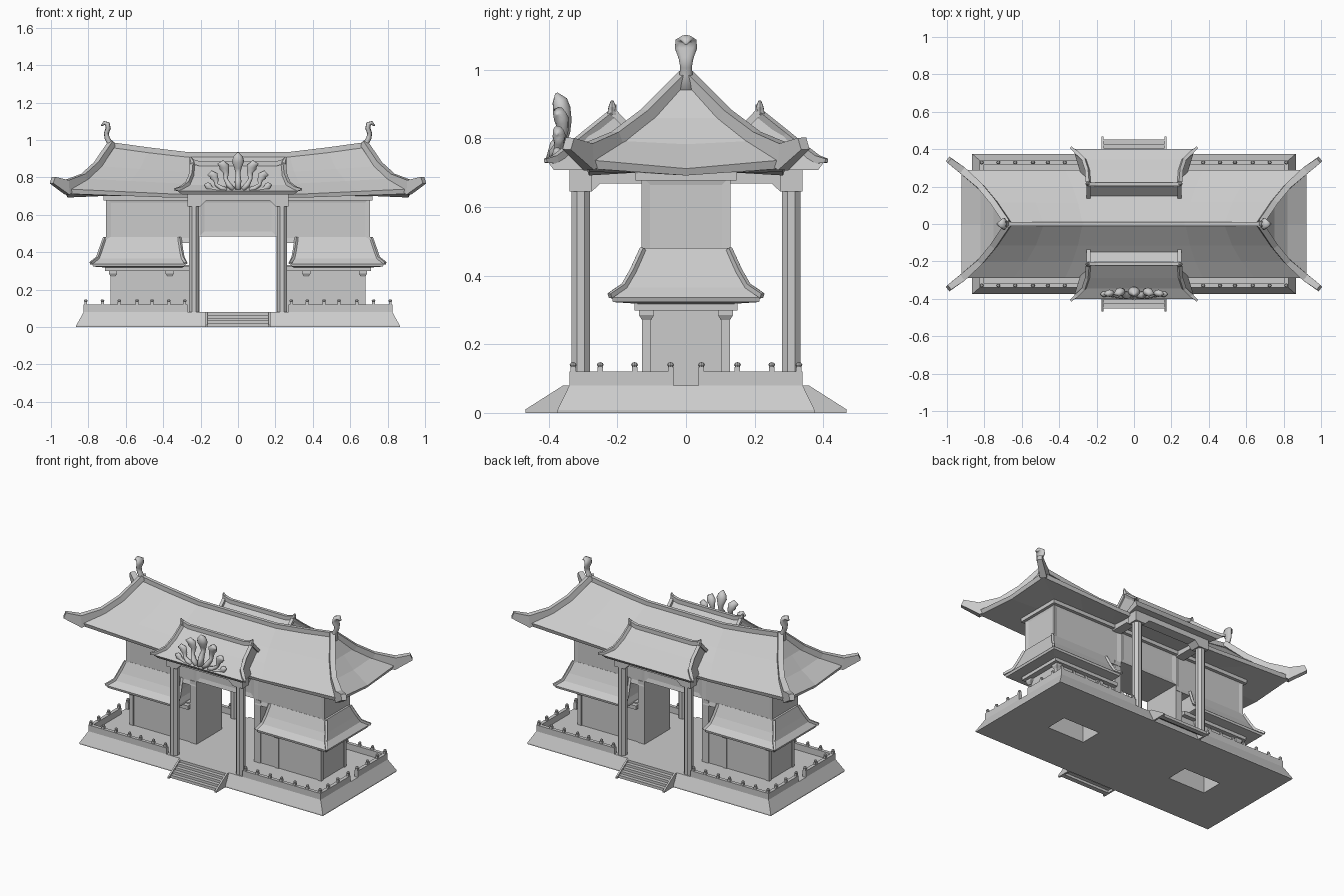
import bpy, bmesh, math
from mathutils import Vector, Matrix

old = bpy.data.objects.get("Cube")
if old:
    bpy.data.objects.remove(old, do_unlink=True)

stone = bpy.data.materials.new("plain_grey")
stone.use_nodes = True
GREY = (0.6, 0.6, 0.6, 1)
stone.diffuse_color = GREY
stone.node_tree.nodes["Principled BSDF"].inputs["Base Color"].default_value = GREY


def finish(name, bm, mirror="", smooth=False):
    bmesh.ops.recalc_face_normals(bm, faces=bm.faces)
    mesh = bpy.data.meshes.new(name)
    bm.to_mesh(mesh)
    bm.free()
    mesh.materials.append(stone)
    ob = bpy.data.objects.new(name, mesh)
    bpy.context.scene.collection.objects.link(ob)
    for p in mesh.polygons:
        p.use_smooth = smooth
    if mirror:
        mod = ob.modifiers.new("mirror", "MIRROR")
        mod.use_axis = ("x" in mirror, "y" in mirror, False)
        mod.use_mirror_merge = False
    return ob


def add_box(bm, x, y, z):
    size = Vector((x[1] - x[0], y[1] - y[0], z[1] - z[0]))
    mid = Vector((x[0] + x[1], y[0] + y[1], z[0] + z[1])) / 2
    bmesh.ops.create_cube(bm, size=1, matrix=Matrix.Translation(mid) @ Matrix.Diagonal(size.to_4d()))


def box(name, x, y, z, mirror=""):
    bm = bmesh.new()
    add_box(bm, x, y, z)
    return finish(name, bm, mirror)


def add_loft(bm, rings, end_cap=True):
    rows = [[bm.verts.new(p) for p in ring] for ring in rings]
    n = len(rows[0])
    for a, b in zip(rows, rows[1:]):
        for i in range(n):
            j = (i + 1) % n
            bm.faces.new((a[i], a[j], b[j], b[i]))
    bm.faces.new(rows[0])
    if end_cap:
        bm.faces.new(rows[-1])


def loft(name, rings, mirror="", smooth=False, end_cap=True):
    bm = bmesh.new()
    add_loft(bm, rings, end_cap)
    return finish(name, bm, mirror, smooth)


def tube(name, path, radii, side, n=8, mirror="", smooth=False):
    """Swept tube; each radius pair is (along side, across side)."""
    pts = [Vector(p) for p in path]
    rings = []
    for i, c in enumerate(pts):
        t = (pts[min(i + 1, len(pts) - 1)] - pts[max(i - 1, 0)]).normalized()
        u = Vector(side)
        u = (u - t * u.dot(t)).normalized()
        v = t.cross(u)
        ru, rv = radii[i]
        turn = [2 * math.pi * (k + 0.5) / n for k in range(n)]
        rings.append([c + u * ru * math.cos(a) + v * rv * math.sin(a) for a in turn])
    return loft(name, rings, mirror, smooth)


def rect(x0, x1, y, z):
    return [(x0, -y, z), (x1, -y, z), (x1, y, z), (x0, y, z)]


# Terrace, with wells below the two lodges
terrace = loft("terrace", [rect(-.865, .865, .375, 0), rect(-.865, .865, .375, .008), rect(-.825, .825, .34, .08)])
cutter = box("well_cutter", (.32, .58), (-.07, .07), (-.1, .28), "x")
cutter.hide_render = True
cutter.display_type = "WIRE"

# Open-backed stairs with sloping cheeks
bm = bmesh.new()
for i in range(5):
    y = -.358 - .0235 * i
    add_box(bm, (-.165, .165), (y, y + .03), (.062 - .0155 * i, .08 - .0155 * i))
for s in (-1, 1):
    add_loft(bm, [[(s * x, -.335, .08), (s * x, -.358, .08), (s * x, -.468, .01), (s * x, -.468, 0), (s * x, -.37, 0)]
                  for x in (.162, .173)])
finish("stairs", bm, "y")

# Parapet and knobbed posts
bm = bmesh.new()
add_box(bm, (.27, .825), (-.34, -.318), (.07, .12))
add_box(bm, (.803, .825), (-.318, -.037), (.07, .12))
spots = [(x, -.329) for x in (.285, .37, .46, .54, .635, .725, .814)]
spots += [(.814, y) for y in (-.25, -.15, -.045)]
for x, y in spots:
    add_box(bm, (x - .008, x + .008), (y - .008, y + .008), (.08, .134))
    knob = Matrix.Translation((x, y, .14)) @ Matrix.Diagonal((1, 1, .8, 1))
    bmesh.ops.create_uvsphere(bm, u_segments=8, v_segments=4, radius=.01, matrix=knob)
finish("parapet", bm, "xy")

# Lower lodges
lodge = box("lodge_wall", (.25, .675), (-.122, .122), (.07, .33), "x")
for ob in (terrace, lodge):
    cut = ob.modifiers.new("well", "BOOLEAN")
    cut.operation = "DIFFERENCE"
    cut.object = cutter
box("passage_wall", (.205, .25), (-.128, .128), (.08, .48), "x")
bm = bmesh.new()
for x in (.365, .668):
    add_box(bm, (x - .013, x + .013), (-.128, -.104), (.08, .3))
    add_loft(bm, [rect(x - w, x + w, w, z) for w, z in ((.013, .27), (.022, .285), (.022, .3))])
    for v in bm.verts[-12:]:
        v.co.y -= .115
finish("lodge_posts", bm, "xy")
box("lodge_beam", (.25, .71), (-.15, .15), (.298, .322), "x")

# Skirt roofs round the lodges
loft("skirt_roof", [rect(.3, .71, .14, .318), rect(.285, .775, .213, .323), rect(.285, .78, .216, .337),
                    rect(.295, .75, .18, .366), rect(.303, .735, .155, .41), rect(.313, .712, .125, .48)], "x")
for name, xs in (("skirt_outer_hip", (.712, .735, .75, .787)), ("skirt_inner_hip", (.313, .303, .295, .279))):
    ys, zs = (.125, .155, .18, .222), (.478, .413, .37, .341)
    tube(name, [(x, -y, z) for x, y, z in zip(xs, ys, zs)], [(.01, .01)] * 4, (1, 1, 0), 4, "xy")

# Upper storey with inset panels
for name, x, z, mir in (("upper_wall", (.205, .705), (.45, .69), "x"), ("gate_lintel_wall", (-.205, .205), (.485, .69), "")):
    bm = bmesh.new()
    add_box(bm, x, (-.13, .13), z)
    bm.normal_update()
    sides = [f for f in bm.faces if abs(f.normal.y) > .5 or (mir and f.normal.x > .5)]
    bmesh.ops.inset_individual(bm, faces=sides, thickness=.036, depth=-.006)
    finish(name, bm, mir)
box("upper_beam", (-.72, .72), (-.147, .147), (.677, .705))

# Gate columns and bracketed beams
tube("gate_column", [(.235, -.307, .08), (.235, -.307, .67)], [(.029, .029)] * 2, (1, 0, 0), 8, "xy")
arch = [(-.27, .71), (-.27, .645), (-.2, .645), (-.17, .675), (.17, .675), (.2, .645), (.27, .645), (.27, .71)]
loft("gate_front_beam", [[(x, y, z) for x, z in arch] for y in (-.34, -.274)], "y")
bracket = [(-.34, .71), (-.34, .645), (-.275, .645), (-.25, .668), (-.12, .668), (-.12, .71)]
loft("gate_side_beam", [[(x, y, z) for y, z in bracket] for x in (.205, .265)], "xy")


# Main roof: sagging ridge, flared corners
def roof_ring(hx, hy, z, sag, end_sag):
    cols = ((-1, 0), (-.7, sag * .5), (-.4, sag), (.4, sag), (.7, sag * .5), (1, 0))
    front = [(hx * f, -hy, z - d) for f, d in cols]
    back = [(-x, -y, zz) for x, y, zz in front]
    return front + [(hx, 0, z - end_sag)] + back + [(-hx, 0, z - end_sag)]


loft("main_roof", [roof_ring(*r) for r in (
    (.72, .147, .7, 0, 0), (.912, .283, .712, .02, .02), (.922, .29, .738, .026, .026),
    (.82, .2, .793, .025, .01), (.75, .115, .86, .03, 0), (.69, .004, .96, .045, 0))], end_cap=False)
tube("main_ridge", [(-.69, 0, .975), (-.48, 0, .946), (-.27, 0, .921), (.27, 0, .921), (.48, 0, .946), (.69, 0, .975)],
     [(.016, .02)] * 6, (0, 1, 0), 4)
tube("main_hip", [(.674, -.003, .982), (.75, -.115, .868), (.82, -.2, .8), (.915, -.285, .746), (.992, -.343, .785)],
     [(.023, .023), (.023, .025), (.023, .03), (.028, .055), (.022, .026)], (1, 1, 0), 4, "xy")

# Curled ridge finials
tube("ridge_finial", [(.69, 0, .94), (.685, 0, .985), (.7, 0, 1.01), (.704, 0, 1.035), (.694, 0, 1.062),
                      (.698, 0, 1.085), (.715, 0, 1.091), (.732, 0, 1.075)],
     [(.024, .016), (.02, .016), (.018, .014), (.023, .013), (.034, .014), (.032, .014), (.02, .011), (.004, .003)],
     (0, 1, 0), 10, "x", True)

# Porch roofs over both gate fronts
profile = [(-.385, .708, .3), (-.4, .728, .325), (-.345, .76, .268), (-.29, .805, .25), (-.21, .865, .243),
           (-.13, .785, .243), (-.13, .708, .243)]
loft("porch_roof", [[(s * w, y, z) for y, z, w in profile] for s in (-1, 1)], "y")
tube("porch_hip", [(.243, -.205, .88), (.25, -.29, .812), (.268, -.345, .768), (.305, -.38, .738), (.338, -.41, .735)],
     [(.014, .014)] * 3 + [(.014, .018), (.008, .008)], (1, 1, 0), 4, "xy")
tube("porch_rear_verge", [(.243, -.21, .875), (.243, -.13, .792)], [(.014, .014)] * 2, (1, 0, 0), 4, "xy")
tube("porch_ridge", [(-.25, -.213, .886), (-.2, -.213, .872), (.2, -.213, .872), (.25, -.213, .886)],
     [(.014, .018)] * 4, (0, 1, 0), 4, "y")
tube("porch_ridge_knob", [(.243, -.215, .87), (.245, -.215, .885), (.25, -.215, .895), (.254, -.215, .91)],
     [(.016, .016), (.014, .014), (.011, .011), (.004, .004)], (0, 1, 0), 6, "xy")

# Crest of plumes on the front porch
heads = [(.016, .024), (.018, .022), (.013, .015), (.02, .019), (.034, .026), (.026, .022), (.004, .004)]
crest = {
    "centre_plume": (1, [(0, -.385, .735), (0, -.375, .78), (0, -.352, .82), (0, -.352, .85), (0, -.362, .885),
                         (0, -.368, .91), (0, -.378, .932)]),
    "inner_plume": (.85, [(.025, -.38, .735), (.05, -.38, .76), (.066, -.365, .79), (.064, -.358, .825),
                          (.074, -.362, .855), (.088, -.37, .872), (.108, -.375, .87)]),
    "outer_plume": (.75, [(.06, -.38, .735), (.09, -.38, .742), (.115, -.375, .76), (.118, -.37, .785),
                          (.13, -.37, .808), (.144, -.372, .818), (.163, -.375, .812)]),
    "low_plume": (.6, [(.09, -.38, .73), (.11, -.38, .732), (.13, -.378, .735), (.145, -.375, .742),
                       (.158, -.375, .752), (.168, -.375, .76), (.18, -.375, .762)]),
}
for name, (k, path) in crest.items():
    mir = "" if name == "centre_plume" else "x"
    tube(name, path, [(a * k, b * k) for a, b in heads], (1, 0, -.3), 10, mir, True)
